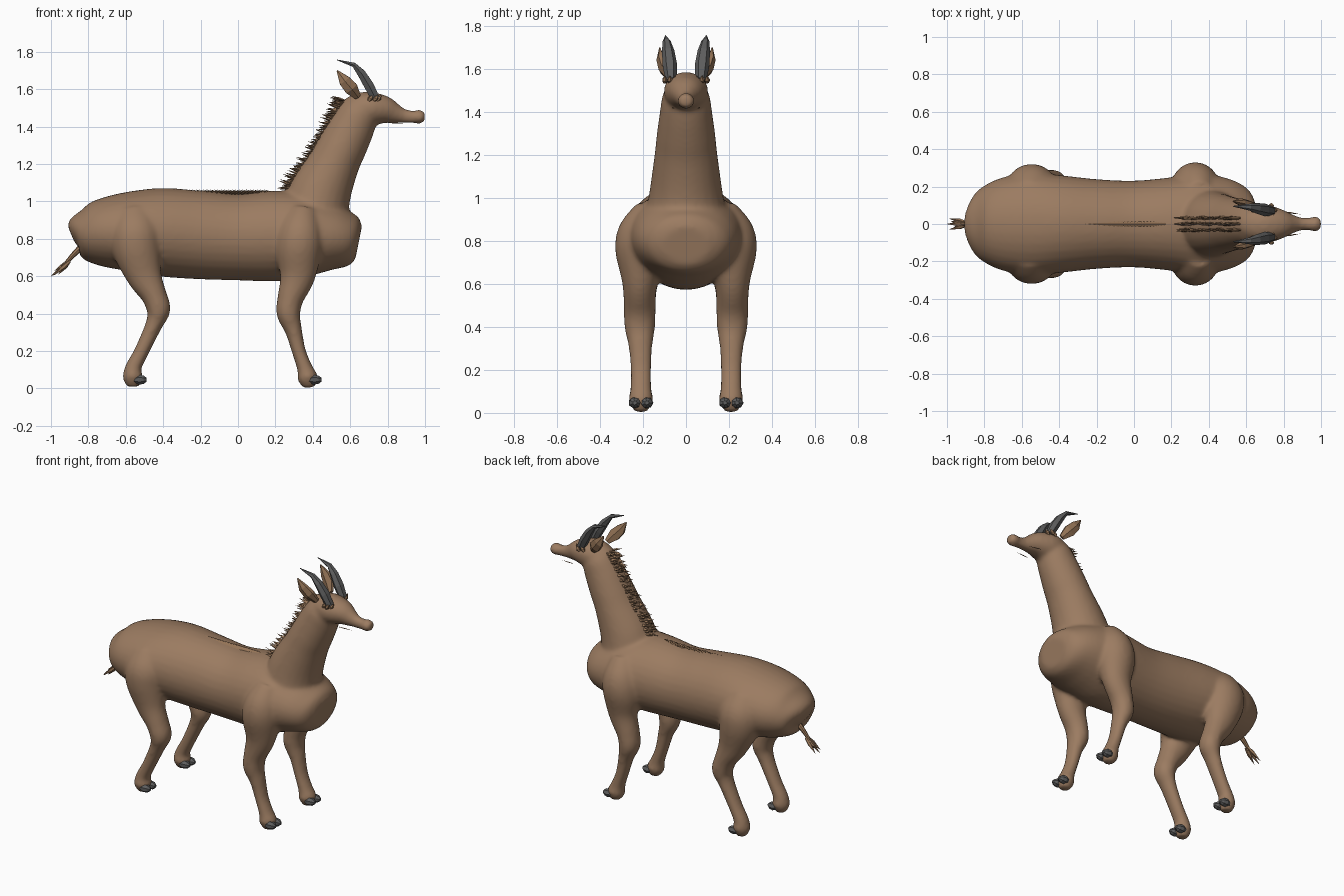
import bpy, bmesh, math, random
from mathutils import Vector

random.seed(4)
cube = bpy.data.objects.get("Cube")
if cube:
    bpy.data.objects.remove(cube, do_unlink=True)


def material(name, r, g, b):
    mat = bpy.data.materials.new(name)
    mat.use_nodes = True
    mat.diffuse_color = (r, g, b, 1)
    node = next(n for n in mat.node_tree.nodes if n.type == 'BSDF_PRINCIPLED')
    node.inputs["Base Color"].default_value = (r, g, b, 1)
    return mat


hide = material("tan hide", 0.33, 0.20, 0.12)
hair = material("brown hair", 0.30, 0.175, 0.095)
horn = material("grey horn", 0.11, 0.11, 0.11)


def spline(points, steps):
    """Catmull-Rom interpolation through rows of numbers."""
    rows = [points[0]] + list(points) + [points[-1]]
    out = []
    for a, b, c, d in zip(rows, rows[1:], rows[2:], rows[3:]):
        for i in range(steps):
            t = i / steps
            out.append([q + t / 2 * (r - p + t * (2*p - 5*q + 4*r - s + t * (3*q - p - 3*r + s)))
                        for p, q, r, s in zip(a, b, c, d)])
    return out + [list(points[-1])]


def loft(bm, sections, sides=24, steps=5):
    """Skin elliptical rings; a section is x, y, z, half width, half depth."""
    rows = spline(sections, steps)
    centres = [Vector(r[:3]) for r in rows]
    rings = []
    for i, row in enumerate(rows):
        tangent = centres[min(i + 1, len(rows) - 1)] - centres[max(i - 1, 0)]
        normal = tangent.cross(Vector((0, 1, 0))).normalized()
        side = normal.cross(tangent).normalized()
        rings.append([bm.verts.new(centres[i] + side * row[3] * math.cos(a) + normal * row[4] * math.sin(a))
                      for a in (math.tau * k / sides for k in range(sides))])
    for lo, hi in zip(rings, rings[1:]):
        for k in range(sides):
            n = (k + 1) % sides
            bm.faces.new((lo[k], lo[n], hi[n], hi[k]))
    bm.faces.new(rings[0][::-1])
    bm.faces.new(rings[-1])


def spike(bm, base, tip, width, depth, sides=4):
    base, tip = Vector(base), Vector(tip)
    rows = [(*base.lerp(tip, t), width * f, depth * f) for t, f in ((0, 0.6), (0.4, 1), (1, 0.06))]
    loft(bm, rows, sides, 1)


def finish(name, bm, mat):
    bmesh.ops.recalc_face_normals(bm, faces=bm.faces)
    mesh = bpy.data.meshes.new(name)
    bm.to_mesh(mesh)
    bm.free()
    mesh.materials.append(mat)
    obj = bpy.data.objects.new(name, mesh)
    bpy.context.collection.objects.link(obj)
    return obj


def flip(rows, s):
    return [(r[0], s * r[1], *r[2:]) for r in rows]


# Body, neck, head and legs fused into one smooth skin
bm = bmesh.new()
trunk = [(-.89, .82, .06, .05), (-.86, .83, .15, .10), (-.8, .83, .205, .155), (-.7, .835, .25, .19),
         (-.55, .84, .275, .218), (-.4, .835, .262, .237), (-.2, .82, .24, .236), (0, .808, .232, .23),
         (.2, .815, .25, .242), (.35, .82, .27, .23), (.48, .81, .25, .19), (.57, .795, .215, .155),
         (.62, .785, .17, .13), (.645, .78, .11, .09)]
loft(bm, [(x, 0, z, w, h) for x, z, w, h in trunk], 32)
neck = [(.40, .86, .20, .19), (.43, 1.02, .172, .172), (.51, 1.2, .147, .139), (.56, 1.3, .136, .131),
        (.61, 1.4, .122, .122), (.65, 1.48, .108, .105), (.68, 1.53, .07, .07)]
loft(bm, [(x, 0, z, w, h) for x, z, w, h in neck])
head = [(.56, 1.5, .05, .04), (.62, 1.5, .088, .075), (.7, 1.497, .104, .09), (.78, 1.49, .083, .076),
        (.84, 1.47, .054, .054), (.89, 1.456, .036, .038), (.94, 1.452, .035, .035),
        (.975, 1.453, .042, .038), (1.0, 1.453, .025, .024)]
loft(bm, [(x, 0, z, w, h) for x, z, w, h in head])
front_leg = [(.35, .15, .95, .08, .08), (.335, .19, .84, .125, .12), (.325, .205, .74, .125, .125),
             (.318, .215, .60, .082, .095), (.28, .215, .48, .074, .07), (.27, .215, .40, .072, .064),
             (.297, .212, .31, .056, .046), (.325, .21, .2, .049, .038), (.357, .21, .11, .05, .042),
             (.373, .21, .055, .056, .055), (.382, .21, .005, .03, .032)]
hind_leg = [(-.56, .15, .95, .08, .1), (-.55, .185, .84, .125, .135), (-.54, .2, .74, .12, .13),
            (-.5, .213, .6, .082, .095), (-.45, .215, .5, .074, .069), (-.425, .215, .42, .072, .064),
            (-.45, .212, .34, .056, .046), (-.515, .21, .2, .049, .04), (-.56, .21, .11, .05, .044),
            (-.562, .21, .06, .056, .055), (-.56, .21, .01, .03, .034)]
for s in (1, -1):
    loft(bm, flip(front_leg, s))
    loft(bm, flip(hind_leg, s))
skin = finish("body", bm, hide)
remesh = skin.modifiers.new("fuse", 'REMESH')
remesh.mode = 'VOXEL'
remesh.voxel_size = 0.012
remesh.use_smooth_shade = True
relax = skin.modifiers.new("relax", 'SMOOTH')
relax.factor = 0.5
relax.iterations = 10

# Cloven hooves: two faceted toes on each foot
bm = bmesh.new()
for x in (.385, -.55):
    for y in (.182, .238, -.182, -.238):
        toe = [(-.01, .018, .016), (.02, .03, .027), (.045, .025, .023), (.062, .01, .01)]
        loft(bm, [(x + dx, y, .047, w, h) for dx, w, h in toe], 7, 1)
finish("hooves", bm, horn)

# Horns sweeping up and back
bm = bmesh.new()
horn_path = [(.735, .07, 1.55, .026, .026), (.70, .075, 1.62, .034, .03), (.66, .083, 1.685, .029, .025),
             (.62, .09, 1.73, .019, .014), (.53, .095, 1.757, .002, .002)]
for s in (1, -1):
    loft(bm, flip(horn_path, s), 6, 1)
finish("horns", bm, horn)

# Lumpy bands at the foot of each horn
bm = bmesh.new()
for s in (1, -1):
    for k in range(5):
        a = math.tau * k / 5
        c = Vector((.73 + .025 * math.cos(a), s * (.075 + .025 * math.sin(a)), 1.55))
        spike(bm, c - Vector((.012, 0, .012)), c + Vector((.012, 0, .02)), .014, .014, 5)
finish("horn_bands", bm, hair)

# Leaf-shaped ears
bm = bmesh.new()
ear = [(.64, .075, 1.56, .015, .02), (.605, .105, 1.605, .024, .042), (.57, .118, 1.645, .02, .036),
       (.53, .122, 1.70, .003, .004)]
for s in (1, -1):
    loft(bm, flip(ear, s), 6, 1)
finish("ears", bm, hair)

# Mane: three rows of spiky tufts down the nape
bm = bmesh.new()
count = 42
for y in (-.032, 0, .032):
    for k in range(count):
        t = k / (count - 1)
        root = Vector((.29 + .28 * t, y, 1.07 + .47 * t))
        root.x += .03 * math.sin(math.pi * t)
        length = random.uniform(.055, .085)
        tip = root + Vector((-length, random.uniform(-.008, .008), length * random.uniform(-.05, .4)))
        spike(bm, root, tip, .008, .007)
finish("mane", bm, hair)

# Low ridge of overlapping hairs along the back
bm = bmesh.new()
for k in range(26):
    x = -.30 + .48 * k / 25
    spike(bm, (x + .03, 0, 1.035), (x - .04, 0, 1.063), .014, .006)
finish("back_ridge", bm, hair)

# Tail with a tuft of spikes
bm = bmesh.new()
loft(bm, [(-.82, 0, .77, .02, .02), (-.87, 0, .725, .015, .015), (-.92, 0, .67, .01, .01)], 8, 3)
for dy, dx, dz in ((0, -.1, -.08), (.022, -.085, -.075), (-.022, -.085, -.075), (.01, -.08, -.05), (-.01, -.06, -.07)):
    spike(bm, (-.90, dy * .4, .68), (-.90 + dx, dy * 1.3, .68 + dz), .013, .013, 5)
finish("tail", bm, hair)

# Thin whisker strips beside the jaw
bm = bmesh.new()
for s in (1, -1):
    spike(bm, (.80, s * .065, 1.422), (.89, s * .052, 1.417), .004, .003)
finish("jaw_whiskers", bm, hair)
